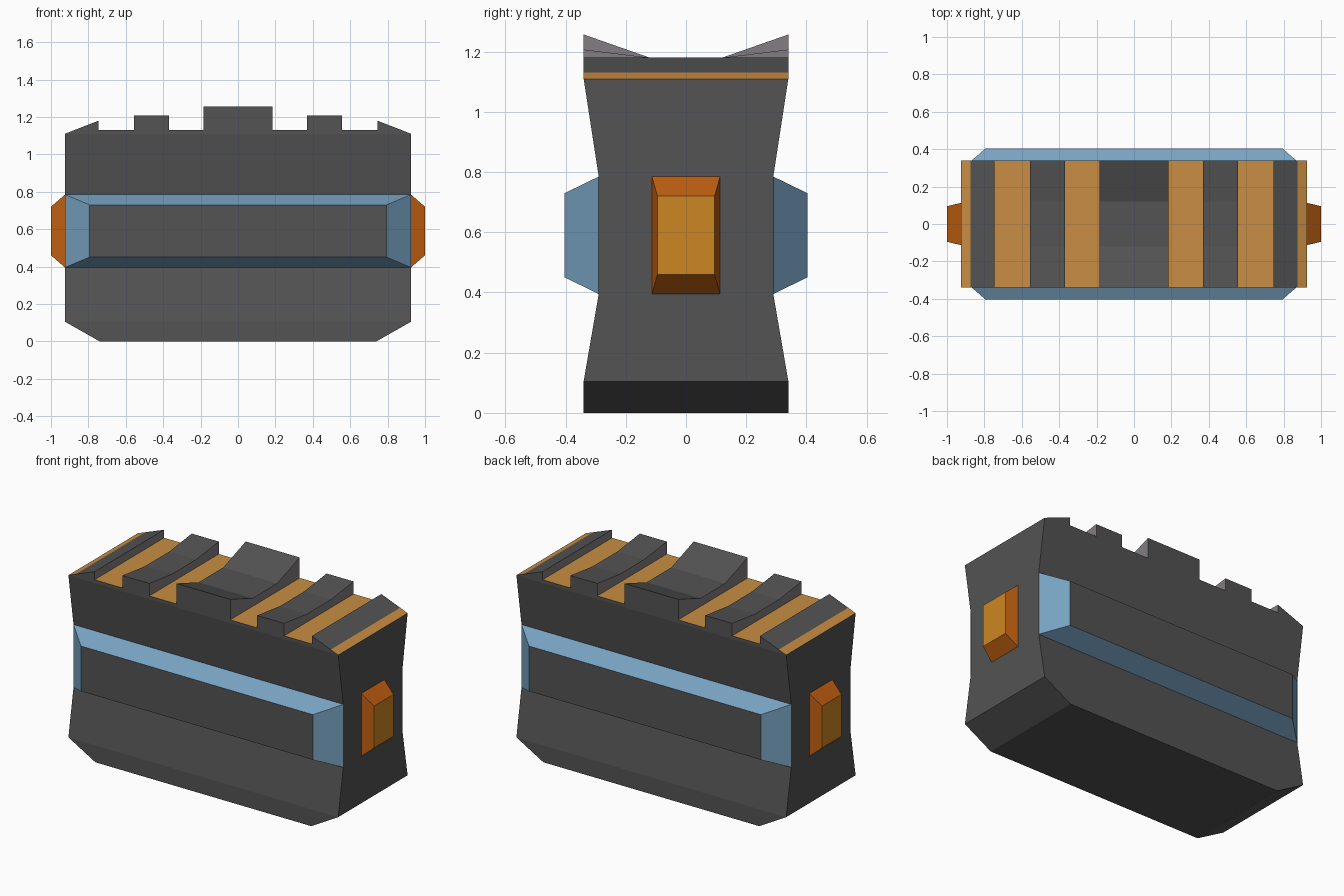
import bpy, bmesh
from mathutils import Vector

if "Cube" in bpy.data.objects:
    bpy.data.objects.remove(bpy.data.objects["Cube"])


def srgb(r, g, b):
    f = lambda c: c / 12.92 if c <= 0.04045 else ((c + 0.055) / 1.055) ** 2.4
    return [f(c / 255) for c in (r, g, b)] + [1.0]


def material(name, *rgb):
    m = bpy.data.materials.new(name)
    m.diffuse_color = srgb(*rgb)
    m.use_nodes = True
    m.node_tree.nodes["Principled BSDF"].inputs["Base Color"].default_value = m.diffuse_color
    return m


dark = material("dark grey", 83, 83, 83)
wall = material("warm grey", 132, 125, 130)
blue = material("steel blue", 120, 163, 194)
amber = material("amber", 204, 134, 34)
rust = material("burnt orange", 190, 94, 16)
tan = material("groove tan", 200, 141, 67)


def loft(name, rings, mats, rule, cap_start=True):
    """Skin a series of equal point rings; rule(normal, centre) picks the material."""
    bm = bmesh.new()
    loops = [[bm.verts.new(p) for p in ring] for ring in rings]
    n = len(loops[0])
    for a, b in zip(loops, loops[1:]):
        for i in range(n):
            j = (i + 1) % n
            bm.faces.new((a[i], a[j], b[j], b[i]))
    bm.faces.new(loops[-1])
    # a temporary start cap keeps the outward direction well defined
    start = bm.faces.new(loops[0])
    bmesh.ops.recalc_face_normals(bm, faces=bm.faces)
    bm.normal_update()
    for f in bm.faces:
        f.material_index = rule(f.normal, f.calc_center_median())
    if not cap_start:
        bmesh.ops.delete(bm, geom=[start], context='FACES_ONLY')
    me = bpy.data.meshes.new(name)
    bm.to_mesh(me)
    bm.free()
    for m in mats:
        me.materials.append(m)
    ob = bpy.data.objects.new(name, me)
    bpy.context.collection.objects.link(ob)
    return ob


def rect(hu, lo, hi):
    return [(-hu, lo), (hu, lo), (hu, hi), (-hu, hi)]


# waisted body, its top surface is the groove floor
body_levels = [(0, .74, .34), (.105, .925, .34), (.395, .925, .29),
               (.785, .925, .29), (1.11, .925, .34), (1.13, .874, .34)]
loft("body", [[(u, v, z) for u, v in rect(hx, -hy, hy)] for z, hx, hy in body_levels],
     [dark, tan], lambda n, c: int(n.z > .9))

# raised ridges across the top, dished in the middle
walls = lambda n, c: int(abs(n.x) > .99)


def ridge(name, x0, x1, h):
    prof = [(-.34, 1.13), (.34, 1.13), (.34, h), (.12, 1.18), (-.12, 1.18), (-.34, h)]
    loft(name, [[(x, y, z) for y, z in prof] for x in (x0, x1)], [dark, wall], walls)


ridge("centre_ridge", -.185, .185, 1.257)
for s, side in ((-1, "left"), (1, "right")):
    ridge(side + "_ridge", s * .37, s * .555, 1.207)
    # wedge shaped end ridge
    prof = [(.874, 1.13), (.745, 1.18), (.745, 1.13)]
    loft(side + "_end_ridge", [[(s * x, y, z) for x, z in prof] for y in (-.34, .34)],
         [dark, wall], walls)
    # orange end stud
    loft(side + "_stud",
         [[(s * x, y, z) for y, z in rect(hy, lo, hi)]
          for x, hy, lo, hi in ((.925, .113, .395, .785), (1.0, .095, .46, .72))],
         [rust, amber], walls, cap_start=False)

# bevelled side panels with blue borders
for s, side in ((-1, "front"), (1, "back")):
    loft(side + "_panel",
         [[(x, s * y, z) for x, z in rect(hx, lo, hi)]
          for y, hx, lo, hi in ((.29, .925, .395, .785), (.403, .795, .45, .73))],
         [blue, dark], lambda n, c: int(abs(n.y) > .99), cap_start=False)
